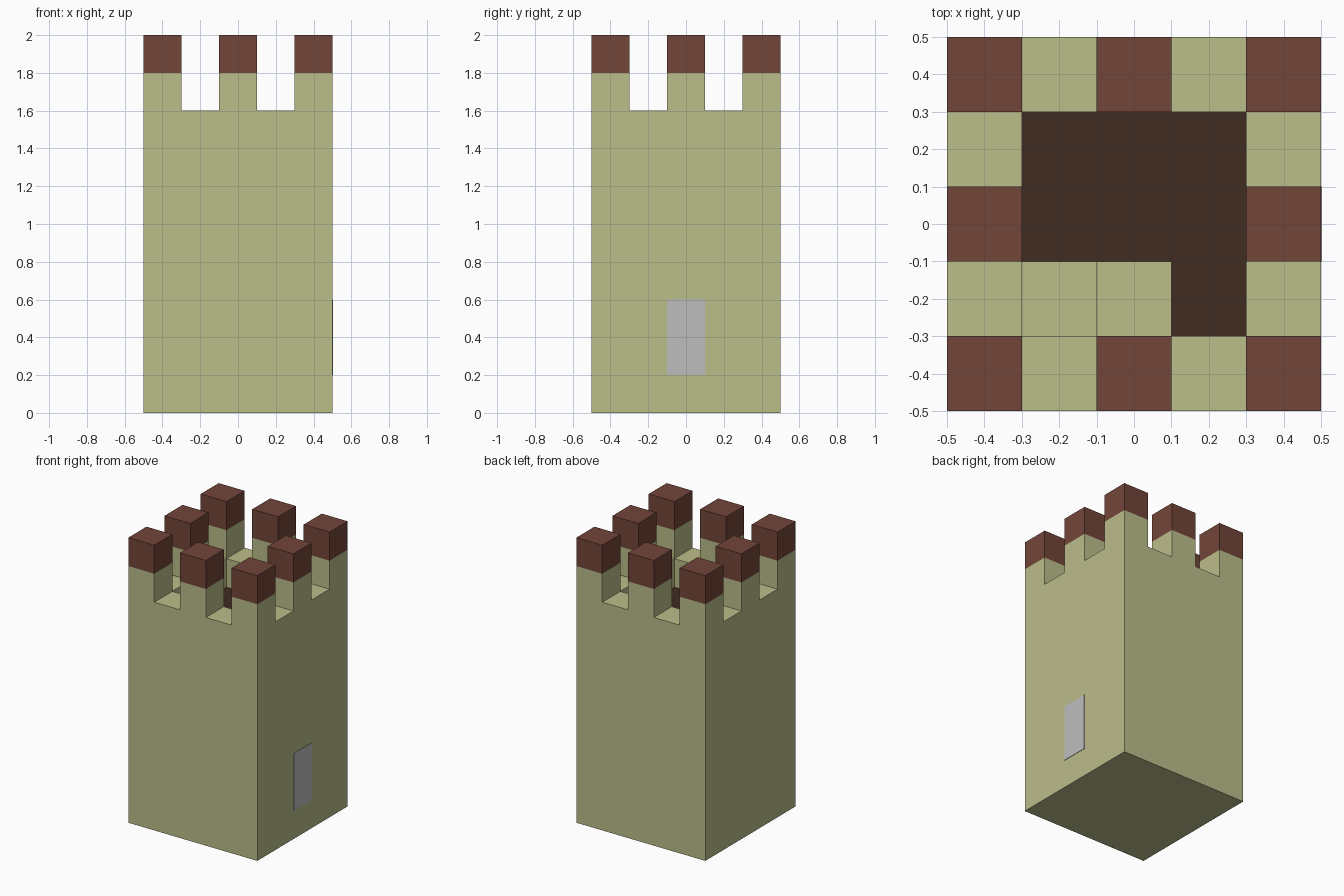
import bpy, bmesh
from mathutils import Vector

if "Cube" in bpy.data.objects:
    bpy.data.objects.remove(bpy.data.objects["Cube"])

CELL = 0.2
SILL, FLOOR = 1.6, 1.4


def material(name, rgb):
    m = bpy.data.materials.new(name)
    m.use_nodes = True
    color = (*rgb, 1)
    m.diffuse_color = color
    for node in m.node_tree.nodes:
        if node.type == "BSDF_PRINCIPLED":
            node.inputs["Base Color"].default_value = color
    return m


stone = material("pale_stone", (0.50, 0.51, 0.255))
cap = material("red_brown_cap", (0.17, 0.06, 0.041))
dark = material("dark_floor", (0.053, 0.025, 0.016))
grey = material("light_grey_door", (0.515, 0.515, 0.515))


def finish(bm, name, mats):
    bmesh.ops.recalc_face_normals(bm, faces=bm.faces)
    mesh = bpy.data.meshes.new(name)
    bm.to_mesh(mesh)
    bm.free()
    for m in mats:
        mesh.materials.append(m)
    obj = bpy.data.objects.new(name, mesh)
    bpy.context.collection.objects.link(obj)
    return obj


def extrude(bm, faces, dz):
    """Extrude a face region vertically and return its moved faces."""
    geom = bmesh.ops.extrude_face_region(bm, geom=faces)["geom"]
    old = [f for f in faces if f.is_valid]
    if old:
        bmesh.ops.delete(bm, geom=old, context="FACES_ONLY")
    verts = [g for g in geom if isinstance(g, bmesh.types.BMVert)]
    bmesh.ops.translate(bm, verts=verts, vec=(0, 0, dz))
    return [g for g in geom if isinstance(g, bmesh.types.BMFace)]


def box(name, low, high, mat):
    low, high = Vector(low), Vector(high)
    bm = bmesh.new()
    bmesh.ops.create_cube(bm, size=1)
    bmesh.ops.scale(bm, verts=bm.verts, vec=high - low)
    bmesh.ops.translate(bm, verts=bm.verts, vec=(low + high) / 2)
    return finish(bm, name, [mat])


# Tower: a five by five grid, raised into merlons and sunk into a floor
bm = bmesh.new()
bmesh.ops.create_grid(bm, x_segments=5, y_segments=5, size=0.5)
bmesh.ops.translate(bm, verts=bm.verts, vec=(0, 0, SILL))
merlons, inside = [], []
for f in bm.faces:
    c = f.calc_center_median()
    i, j = round(c.x / CELL), round(c.y / CELL)
    if max(abs(i), abs(j)) < 2:
        inside.append(f)
    elif i % 2 == 0 and j % 2 == 0:
        merlons.append(f)
merlons = extrude(bm, merlons, CELL)
extrude(bm, merlons, CELL)
extrude(bm, inside, FLOOR - SILL)

# Outer walls and base
rim = [e for e in bm.edges if e.is_boundary]
geom = bmesh.ops.extrude_edge_only(bm, edges=rim)["geom"]
verts = [g for g in geom if isinstance(g, bmesh.types.BMVert)]
bmesh.ops.translate(bm, verts=verts, vec=(0, 0, -SILL))
bmesh.ops.contextual_create(bm, geom=[e for e in bm.edges if e.is_boundary])

# Brown caps on the merlons, dark sunken floor
for f in bm.faces:
    z = f.calc_center_median().z
    if z > SILL + CELL + 0.01:
        f.material_index = 1
    elif abs(z - FLOOR) < 0.01 and all(abs(v.co.z - FLOOR) < 0.01 for v in f.verts):
        f.material_index = 2
finish(bm, "tower", [stone, cap, dark])

# Steps up to the wall walk
for k, name in enumerate(("upper_step", "lower_step")):
    x = -0.3 + k * CELL
    box(name, (x, -0.3, FLOOR), (x + CELL, -0.1, SILL - (k + 1) * CELL / 3), stone)

# Door plate on the left wall
box("door", (0.498, -0.1, 0.2), (0.503, 0.1, 0.6), grey)
